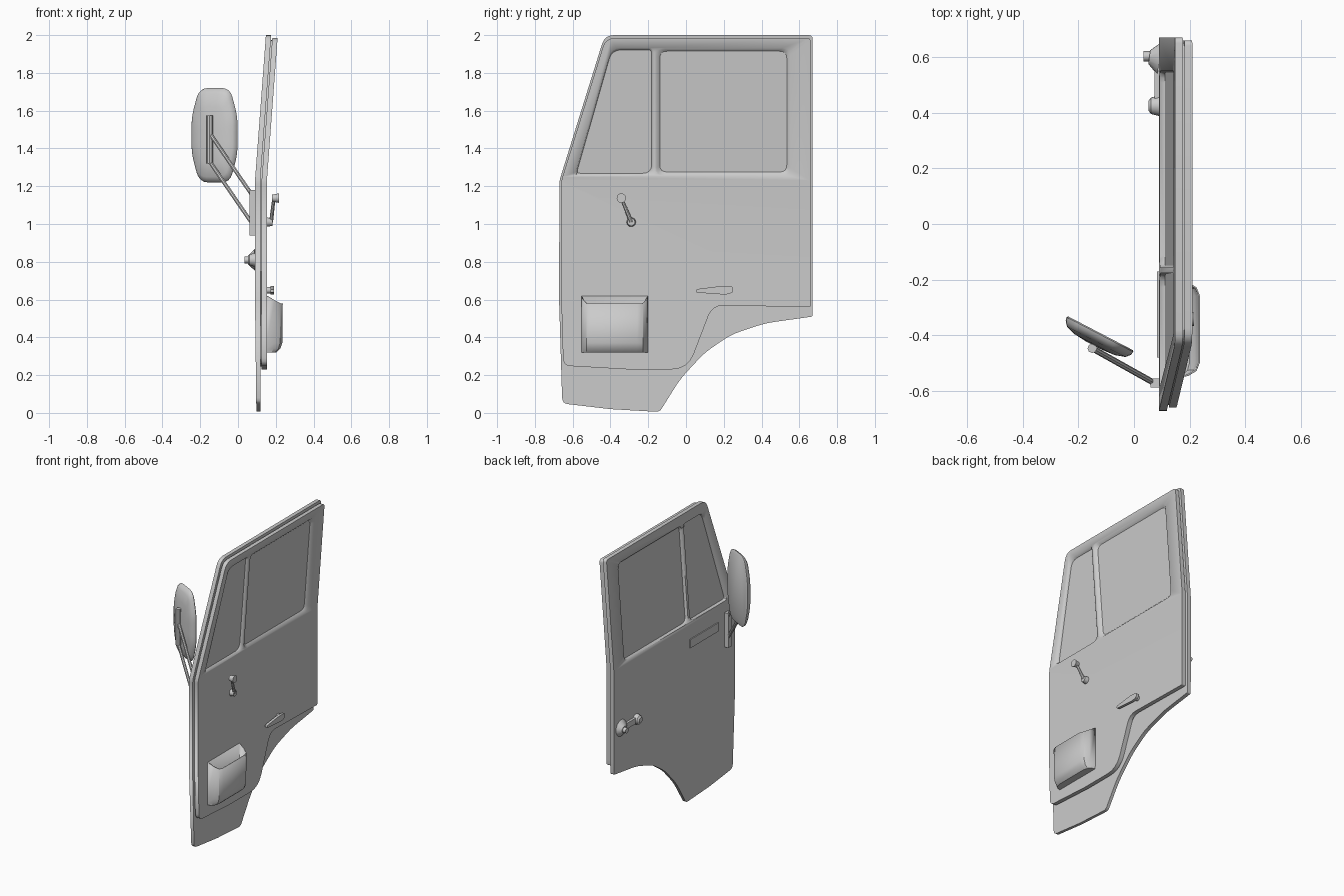
import bpy, bmesh, math
from mathutils import Vector, Matrix

if "Cube" in bpy.data.objects:
    bpy.data.objects.remove(bpy.data.objects["Cube"])

grey = bpy.data.materials.new("plain grey")
grey.use_nodes = True
COLOUR = (0.6, 0.6, 0.6, 1)
grey.diffuse_color = COLOUR
grey.node_tree.nodes["Principled BSDF"].inputs["Base Color"].default_value = COLOUR

BELT = 1.23      # height where the door starts to lean inward
SKIRT = 0.6      # height of the crease above the lower skin


def finish(name, bm, angle=30):
    bmesh.ops.recalc_face_normals(bm, faces=bm.faces)
    mesh = bpy.data.meshes.new(name)
    bm.to_mesh(mesh)
    bm.free()
    ob = bpy.data.objects.new(name, mesh)
    bpy.context.collection.objects.link(ob)
    mesh.materials.append(grey)
    bpy.ops.object.select_all(action='DESELECT')
    ob.select_set(True)
    bpy.context.view_layer.objects.active = ob
    bpy.ops.object.shade_smooth_by_angle(angle=math.radians(angle))
    return ob


def rounded(corners, steps=4):
    """Turn (y, z, radius) corners into a filleted outline."""
    out = []
    for i, (y, z, r) in enumerate(corners):
        p = Vector((y, z))
        if r == 0:
            out.append(p)
            continue
        a, b = Vector(corners[i - 1][:2]), Vector(corners[(i + 1) % len(corners)][:2])
        a, b = p + (a - p).normalized() * r, p + (b - p).normalized() * r
        for k in range(steps + 1):
            t = k / steps
            out.append(a * (1 - t) ** 2 + p * 2 * t * (1 - t) + b * t * t)
    return out


def loft(bm, rings, cap=True):
    """Join equal rings of points with quads."""
    vs = [[bm.verts.new(p) for p in ring] for ring in rings]
    n = len(vs[0])
    for a, b in zip(vs, vs[1:]):
        for i in range(n):
            bm.faces.new((a[i], a[(i + 1) % n], b[(i + 1) % n], b[i]))
    if cap:
        bm.faces.new(vs[0])
        bm.faces.new(vs[-1])
    return vs


def slab(name, outline, x0, x1, scale=1.0, angle=30):
    """Extrude a (y, z) outline along x, optionally tapering it about its middle."""
    mid = sum(outline, Vector((0, 0))) / len(outline)
    end = [mid + (p - mid) * scale for p in outline]
    bm = bmesh.new()
    loft(bm, [[(x0, *p) for p in outline], [(x1, *p) for p in end]])
    return finish(name, bm, angle)


def lean(ob):
    """Cut the panel at the belt and crease, then tilt each zone."""
    bm = bmesh.new()
    bm.from_mesh(ob.data)
    for h in (SKIRT, BELT):
        bmesh.ops.bisect_plane(bm, geom=bm.verts[:] + bm.edges[:] + bm.faces[:],
                               plane_co=(0, 0, h), plane_no=(0, 0, 1))
    for v in bm.verts:
        if v.co.z > BELT:
            v.co.x += 0.075 * (v.co.z - BELT)
        elif v.co.z < SKIRT and v.co.x < 0.1:
            v.co.x += 0.012 * (SKIRT - v.co.z)
    bm.to_mesh(ob.data)
    bm.free()


def carve(ob, cutters):
    for c in cutters:
        m = ob.modifiers.new("recess", 'BOOLEAN')
        m.operation, m.object, m.solver = 'DIFFERENCE', c, 'EXACT'
    mesh = bpy.data.meshes.new_from_object(ob.evaluated_get(bpy.context.evaluated_depsgraph_get()))
    ob.modifiers.clear()
    ob.data = mesh
    for c in cutters:
        bpy.data.objects.remove(c)


def cylinder(bm, a, b, r1, r2=None, sides=16):
    a, b = Vector(a), Vector(b)
    d = b - a
    mat = Matrix.Translation((a + b) / 2) @ d.to_track_quat('Z', 'Y').to_matrix().to_4x4()
    bmesh.ops.create_cone(bm, cap_ends=True, segments=sides, radius1=r1,
                          radius2=r1 if r2 is None else r2, depth=d.length, matrix=mat)


def box(bm, lo, hi):
    lo, hi = Vector(lo), Vector(hi)
    mat = Matrix.Translation((lo + hi) / 2) @ Matrix.Diagonal((*(hi - lo), 1))
    bmesh.ops.create_cube(bm, size=1, matrix=mat)


# Door panels
outer_line = rounded([(-0.67, BELT, 0.02), (-0.43, 2, 0.05), (0.67, 2, 0.02), (0.67, 0.51, 0.01),
                      (0.42, 0.475, 0.05), (0.24, 0.415, 0.05), (0.1, 0.32, 0.05),
                      (-0.03, 0.18, 0.05), (-0.14, 0.005, 0.02), (-0.4, 0.02, 0),
                      (-0.655, 0.05, 0.03), (-0.672, SKIRT, 0)])
inner_line = rounded([(-0.66, BELT, 0.02), (-0.425, 1.985, 0.05), (0.66, 1.985, 0.02),
                      (0.66, 0.56, 0.01), (0.14, 0.57, 0.06), (0.01, 0.23, 0.09),
                      (-0.3, 0.23, 0), (-0.65, 0.25, 0.04), (-0.66, SKIRT, 0)])
big_window = rounded([(-0.16, 1.255, 0.04), (-0.16, 1.935, 0.04),
                      (0.555, 1.935, 0.04), (0.555, 1.255, 0.04)])
vent_window = rounded([(-0.59, 1.255, 0.02), (-0.395, 1.935, 0.05),
                       (-0.175, 1.935, 0.02), (-0.175, 1.255, 0.05)])

outer = slab("outer_skin", outer_line, 0.09, 0.118)
carve(outer, [slab("cutter", w, 0.08, 0.108, 0.97) for w in (big_window, vent_window)])
inner = slab("inner_panel", inner_line, 0.125, 0.153)
carve(inner, [slab("cutter", big_window, 0.156, 0.135, 0.94),
              slab("cutter", vent_window, 0.156, 0.135, 0.96)])
middle = Vector((0, 1.2))
seal = slab("door_seal", [middle + (p - middle) * 0.985 for p in inner_line], 0.117, 0.126)
for panel in (outer, inner, seal):
    lean(panel)

# Side trim plate on the outer skin
bm = bmesh.new()
box(bm, (0.083, -0.48, 1.08), (0.092, -0.17, 1.14))
finish("trim_plate", bm)

# Storage pocket: open-topped thin shell, closed at the bottom
bm = bmesh.new()
half = [(0.15, 0.177), (0.195, 0.168), (0.225, 0.15), (0.237, 0.12)]
section = [(x, -0.378 - w) for x, w in half] + [(x, -0.378 + w) for x, w in reversed(half)]
rings = []
for z, depth in ((0.32, 0.6), (0.34, 0.85), (0.37, 0.97), (0.58, 1)):
    rings.append([(0.15 + (x - 0.15) * depth, y, z) for x, y in section])
rings[-1] = [(x, y, 0.62 - 0.04 * min(1, (x - 0.15) / 0.075)) for x, y, z in rings[-1]]
vs = loft(bm, rings, cap=False)
bm.faces.new(vs[0])
pocket = finish("storage_pocket", bm)
shell = pocket.modifiers.new("wall", 'SOLIDIFY')
shell.thickness, shell.offset = 0.006, -1

# Window crank
bm = bmesh.new()
cylinder(bm, (0.15, -0.29, 1.01), (0.182, -0.29, 1.01), 0.025, 0.02)
cylinder(bm, (0.175, -0.29, 1.01), (0.19, -0.342, 1.137), 0.011, 0.009, 8)
cylinder(bm, (0.18, -0.342, 1.137), (0.216, -0.342, 1.137), 0.018, 0.025)
finish("window_crank", bm)

# Inside latch lever
lever_line = rounded([(0.055, 0.637, 0.005), (0.055, 0.655, 0.005), (0.19, 0.672, 0.02),
                      (0.25, 0.668, 0.012), (0.25, 0.637, 0.012), (0.21, 0.626, 0.01)])
slab("latch_lever", lever_line, 0.172, 0.19)
bm = bmesh.new()
cylinder(bm, (0.15, 0.22, 0.65), (0.175, 0.22, 0.65), 0.017)
finish("latch_lever_post", bm)

# Outside door handle: flared lock housing, grip bar and end boss
bm = bmesh.new()
cylinder(bm, (0.092, 0.595, 0.81), (0.055, 0.6, 0.81), 0.06, 0.025)
cylinder(bm, (0.058, 0.603, 0.81), (0.035, 0.603, 0.81), 0.018)
cylinder(bm, (0.092, 0.425, 0.81), (0.062, 0.425, 0.81), 0.037, 0.03)
cylinder(bm, (0.062, 0.425, 0.81), (0.052, 0.425, 0.81), 0.03, 0.018)
box(bm, (0.073, 0.425, 0.79), (0.092, 0.595, 0.83))
finish("outer_handle", bm)

# Mirror bracket, arms and upright
bm = bmesh.new()
box(bm, (0.06, -0.588, 0.94), (0.092, -0.555, 1.18))
finish("mirror_bracket", bm)
for name, z0, z1 in (("upper_arm", 1.16, 1.48), ("lower_arm", 1.01, 1.33)):
    bm = bmesh.new()
    cylinder(bm, (0.07, -0.57, z0), (-0.15, -0.447, z1), 0.011, sides=8)
    finish("mirror_" + name, bm)
bm = bmesh.new()
cylinder(bm, (-0.15, -0.447, 1.32), (-0.15, -0.447, 1.575), 0.017, sides=8)
finish("mirror_upright", bm)

# Mirror head: flat glass side with a domed back, turned towards the rear
across = Vector((0.24, -0.125, 0)).normalized()
back = Vector((across.y, -across.x, 0))
centre = Vector((-0.12, -0.393, 1.47))
mirror_line = rounded([(-0.09, -0.25, 0.05), (0.09, -0.25, 0.05), (0.135, -0.1, 0.05),
                       (0.135, 0.1, 0.05), (0.09, 0.25, 0.05), (-0.09, 0.25, 0.05),
                       (-0.135, 0.1, 0.05), (-0.135, -0.1, 0.05)])
if back.y > 0:
    back.negate()
bm = bmesh.new()
loft(bm, [[centre + across * p.x * s + Vector((0, 0, p.y * s)) + back * d for p in mirror_line]
          for s, d in ((0.97, 0), (1, 0.005), (0.98, 0.018), (0.88, 0.034), (0.6, 0.046), (0.25, 0.05))])
finish("mirror_head", bm, 50)
